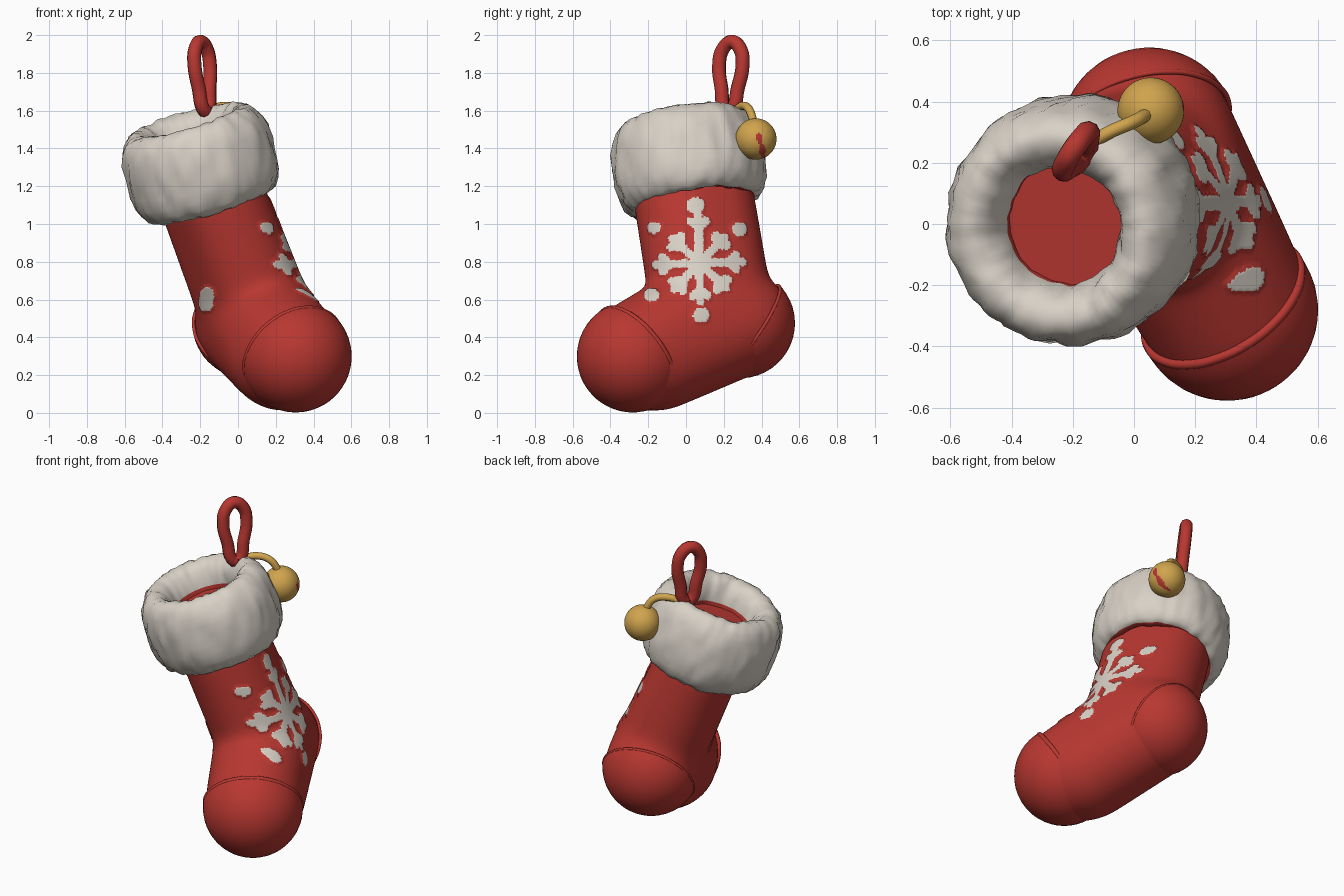
import bpy, bmesh, math
from mathutils import Vector, noise
from mathutils.geometry import intersect_point_line

if "Cube" in bpy.data.objects:
    bpy.data.objects.remove(bpy.data.objects["Cube"])


def material(name, rgb):
    m = bpy.data.materials.new(name)
    m.diffuse_color = (*rgb, 1)
    m.use_nodes = True
    m.node_tree.nodes["Principled BSDF"].inputs["Base Color"].default_value = m.diffuse_color
    return m


RED = material("stocking red", (0.48, 0.038, 0.03))
WHITE = material("fluffy white", (0.69, 0.64, 0.57))
GOLD = material("bell gold", (0.63, 0.37, 0.075))


def add(name, bm, mat):
    bmesh.ops.recalc_face_normals(bm, faces=bm.faces)
    me = bpy.data.meshes.new(name)
    bm.to_mesh(me)
    bm.free()
    me.materials.append(mat)
    for p in me.polygons:
        p.use_smooth = True
    ob = bpy.data.objects.new(name, me)
    bpy.context.collection.objects.link(ob)
    return ob


def tube(name, pts, r, mat, closed=False):
    cu = bpy.data.curves.new(name, 'CURVE')
    cu.dimensions = '3D'
    cu.bevel_depth, cu.bevel_resolution, cu.resolution_u = r, 3, 6
    cu.use_fill_caps = True
    sp = cu.splines.new('BEZIER')
    sp.bezier_points.add(len(pts) - 1)
    for b, p in zip(sp.bezier_points, pts):
        b.co = p
        b.handle_left_type = b.handle_right_type = 'AUTO'
    sp.use_cyclic_u = closed
    cu.materials.append(mat)
    ob = bpy.data.objects.new(name, cu)
    bpy.context.collection.objects.link(ob)
    return ob


def frame(n):
    return Vector(n).to_track_quat('Z', 'Y')


def inside(p, strokes):
    """True if the flat point lies within one of the strokes (start, end, width)."""
    for a, b, w in strokes:
        c, t = intersect_point_line(p, a, b)
        c = a if t < 0 else b if t > 1 else c.to_2d()
        if (p - c).length < w / 2:
            return True
    return False


def paint(me, mat, rule):
    me.materials.append(mat)
    for f in me.polygons:
        if rule(f.center, f.normal):
            f.material_index = 1


# main positions
AXIS = Vector((-0.27, -0.15, 0.95)).normalized()      # leg and cuff direction
CUFF = Vector((-0.2, 0.013, 1.32))
LEG_TOP = CUFF - AXIS * 0.2 + Vector((0.012, 0, 0))
ANKLE = Vector((0.085, 0.14, 0.55))
HEEL = Vector((0.05, 0.285, 0.475))
TOE = Vector((0.305, -0.281, 0.299))
BALL = Vector((0.237, -0.155, 0.303))
SIDE = Vector((0.035, -0.07, 0))                       # leg is longer heel to toe


# stocking body: hulls of spheres, fused and smoothed
def hull(bm, balls):
    tmp = bmesh.new()
    for c, r in balls:
        s = bmesh.ops.create_icosphere(tmp, subdivisions=4, radius=r)
        bmesh.ops.translate(tmp, verts=s["verts"], vec=c)
    bmesh.ops.delete(tmp, geom=tmp.edges[:], context='EDGES_FACES')
    bmesh.ops.convex_hull(tmp, input=tmp.verts[:])
    bmesh.ops.delete(tmp, geom=[v for v in tmp.verts if not v.link_faces], context='VERTS')
    bmesh.ops.recalc_face_normals(tmp, faces=tmp.faces)
    me = bpy.data.meshes.new("hull_tmp")
    tmp.to_mesh(me)
    tmp.free()
    bm.from_mesh(me)
    bpy.data.meshes.remove(me)


bm = bmesh.new()
hull(bm, [(LEG_TOP + SIDE, 0.253), (LEG_TOP - SIDE, 0.253), (ANKLE + SIDE, 0.262), (ANKLE - SIDE * 0.8, 0.27)])
hull(bm, [(ANKLE, 0.285), (TOE, 0.285), (BALL, 0.297), (HEEL, 0.284)])
body = add("stocking_body", bm, RED)
rem = body.modifiers.new("fuse", 'REMESH')
rem.mode, rem.voxel_size, rem.use_smooth_shade = 'VOXEL', 0.0125, True
sm = body.modifiers.new("soften", 'SMOOTH')
sm.factor, sm.iterations = 0.5, 150
bpy.context.view_layer.objects.active = body
for mod in ("fuse", "soften"):
    bpy.ops.object.modifier_apply(modifier=mod)
if not body.data.materials:
    body.data.materials.append(RED)

# snowflake with eight branched arms on the right side (y, z), and dots around it
C = Vector((0.07, 0.79))
flake = []
for i, length in enumerate((0.225, 0.19, 0.27, 0.19, 0.225, 0.19, 0.2, 0.19)):
    a = i * math.pi / 4 + 0.03
    d = Vector((math.cos(a), math.sin(a)))
    flake.append((C, C + d * length, 0.044))
    root = C + d * length * 0.7
    for s in (-0.85, 0.85):
        b = Vector((math.cos(a + s), math.sin(a + s)))
        flake.append((root, root + b * 0.05, 0.046))
for y, z, w in ((0.05, 1.095, 0.085), (-0.165, 0.98, 0.062), (0.28, 0.97, 0.07),
                (-0.18, 0.62, 0.068), (0.078, 0.515, 0.078)):
    flake.append((Vector((y - 0.005, z)), Vector((y + 0.005, z)), w))
# one more dot on the front left (x, z)
front_dot = [(Vector((-0.165, 0.575)), Vector((-0.16, 0.63)), 0.075)]


def is_white(c, n):
    if n.x > 0.1 and c.z < 1.2:
        return inside(Vector((c.y, c.z)), flake)
    return n.y < 0 and c.z < 0.8 and inside(Vector((c.x, c.z)), front_dot)


paint(body.data, WHITE, is_white)
raised = {v for f in body.data.polygons if f.material_index == 1 for v in f.vertices}
for v, n in [(v, body.data.vertices[v].normal.copy()) for v in raised]:
    body.data.vertices[v].co += n * 0.007


# toe and heel caps: part spheres with a rolled edge
def cap(name, c, n, r, cut, lip):
    q = frame(n)
    bm = bmesh.new()
    bmesh.ops.create_uvsphere(bm, u_segments=40, v_segments=24, radius=r)
    bmesh.ops.bisect_plane(bm, geom=bm.verts[:] + bm.edges[:] + bm.faces[:],
                           plane_co=(0, 0, cut), plane_no=(0, 0, 1), clear_inner=True)
    for v in bm.verts:
        v.co = c + q @ v.co
    add(name, bm, RED)
    R = math.sqrt(r * r - cut * cut) - lip * 0.8
    ring = [c + q @ Vector((R * math.cos(a), R * math.sin(a), cut))
            for a in (i * math.tau / 16 for i in range(16))]
    tube(name + "_edge", ring, lip, RED, True)


cap("toe_cap", TOE, (0.45, -0.71, -0.55), 0.297, -0.03, 0.016)
cap("heel_cap", HEEL, (-0.2, 0.8, -0.55), 0.292, 0.06, 0.009)

# fluffy cuff: closed revolved profile (radius, height) with noise, red inside the leg
PROFILE = [(0.25, -0.18), (0.285, -0.222), (0.32, -0.232), (0.35, -0.218), (0.375, -0.185), (0.394, -0.14),
           (0.403, -0.08), (0.406, -0.02), (0.405, 0.04), (0.398, 0.1), (0.384, 0.155), (0.362, 0.2),
           (0.33, 0.232), (0.295, 0.242), (0.258, 0.23), (0.228, 0.2), (0.207, 0.155), (0.196, 0.1), (0.195, 0.0)]
SEG = 100
q = frame(AXIS)
bm = bmesh.new()
rows = []
for r, h in PROFILE:
    row = []
    for i in range(SEG):
        a = i * math.tau / SEG
        p = Vector((r * math.cos(a), r * math.sin(a), h))
        out = Vector((math.cos(a) * (r - 0.3), math.sin(a) * (r - 0.3), h * 0.4)).normalized()
        f = 0.011 * noise.noise(p * 10) + 0.012 * noise.noise(p * 24)
        row.append(bm.verts.new(CUFF + q @ (p + out * f)))
    rows.append(row)
for n, (A, B) in enumerate(zip(rows, rows[1:] + rows[:1])):
    for i in range(SEG):
        j = (i + 1) % SEG
        f = bm.faces.new((A[i], A[j], B[j], B[i]))
        f.material_index = int(n < 2 or n > len(rows) - 3)
add("fluffy_cuff", bm, WHITE).data.materials.append(RED)

# red lining at the bottom of the opening
bm = bmesh.new()
bmesh.ops.create_cone(bm, cap_ends=True, segments=40, radius1=0.215, radius2=0.215, depth=0.02)
for v in bm.verts:
    v.co = CUFF + q @ (v.co + Vector((0, 0, 0.065)))
lining = add("inner_lining", bm, RED)
for p in lining.data.polygons:
    p.use_smooth = False

# hanging loop, narrow at the base
D = Vector((0.041, 0.062, 0))
LOOP = [(-0.2, 1.60), (-0.7, 1.72), (-1, 1.84), (-0.75, 1.925), (0, 1.965),
        (0.75, 1.925), (1, 1.84), (0.7, 1.72), (0.2, 1.60)]
tube("hanging_loop", [Vector((-0.17 - 0.08 * (z - 1.6), 0.225 + 0.05 * (z - 1.6), z)) + D * s
                      for s, z in LOOP], 0.037, RED, True)

# bell with a red slit, and its strap
BELL = Vector((0.055, 0.37, 1.45))
bm = bmesh.new()
bmesh.ops.create_uvsphere(bm, u_segments=64, v_segments=40, radius=0.109)
bmesh.ops.translate(bm, verts=bm.verts, vec=BELL)
bell = add("bell", bm, GOLD)
slit = [(Vector(a), Vector(b), w) for a, b, w in
        (((0.385, 1.475), (0.41, 1.36), 0.02), ((0.385, 1.465), (0.39, 1.45), 0.034),
         ((0.402, 1.40), (0.404, 1.38), 0.036))]
paint(bell.data, RED, lambda c, n: n.x > 0 and inside(Vector((c.y, c.z)), slit))
tube("bell_strap", [(-0.15, 0.26, 1.60), (-0.08, 0.30, 1.625), (0.0, 0.335, 1.605), (0.045, 0.36, 1.53)],
     0.022, GOLD)
